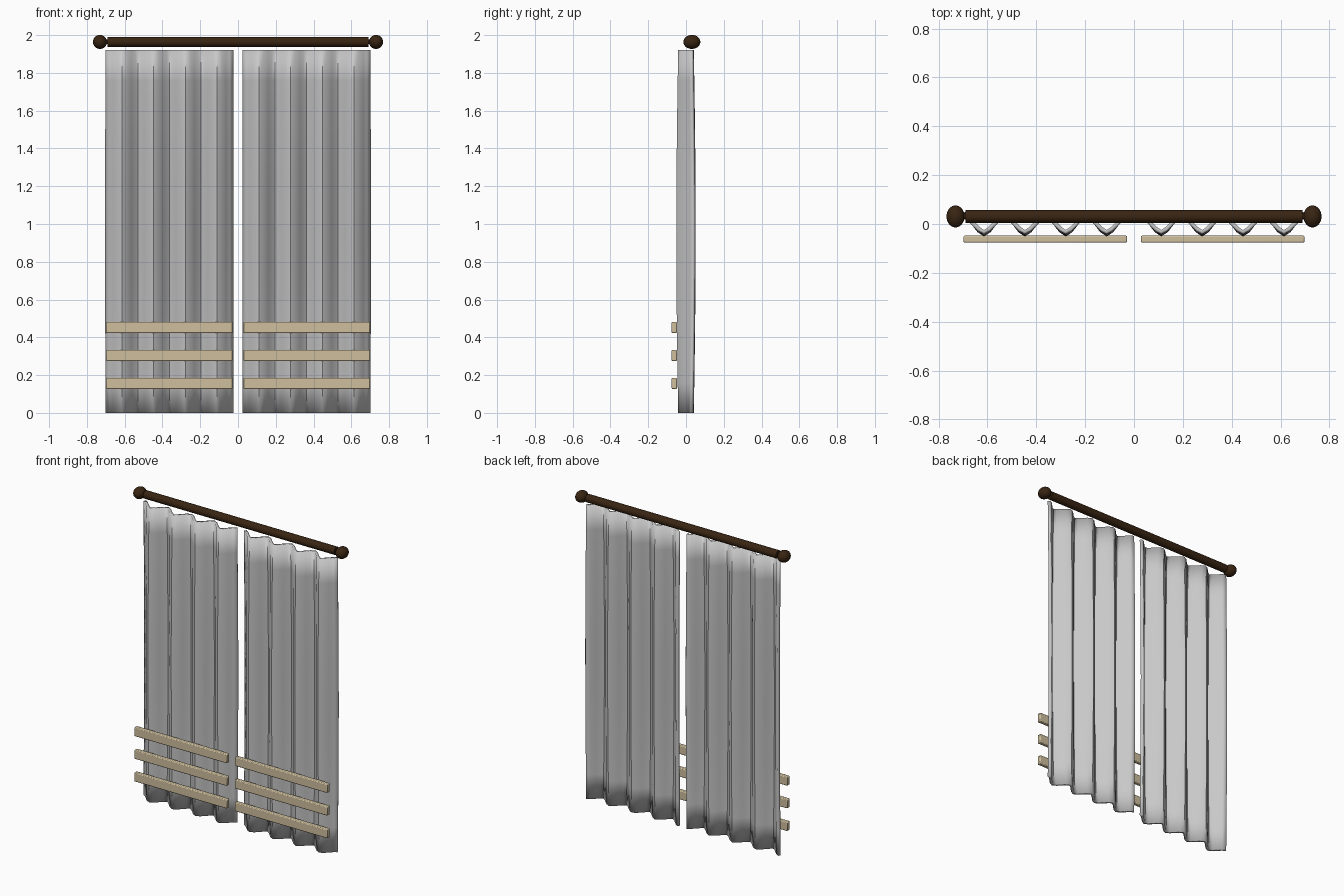
import bpy, bmesh, math

old = bpy.data.objects.get("Cube")
if old:
    bpy.data.objects.remove(old, do_unlink=True)


def material(name, rgb):
    m = bpy.data.materials.new(name)
    m.use_nodes = True
    m.diffuse_color = (*rgb, 1)
    m.node_tree.nodes["Principled BSDF"].inputs["Base Color"].default_value = (*rgb, 1)
    return m


wood = material("dark wood", (0.04, 0.018, 0.006))
fabric = material("grey fabric", (0.58, 0.58, 0.58))
tan = material("tan trim", (0.62, 0.52, 0.34))


def finish(obj, name, mat, angle=35):
    obj.name = name
    obj.data.materials.append(mat)
    bpy.ops.object.select_all(action='DESELECT')
    obj.select_set(True)
    bpy.context.view_layer.objects.active = obj
    bpy.ops.object.shade_smooth_by_angle(angle=math.radians(angle))
    return obj


ROD_Y, ROD_Z = 0.031, 1.964
HEIGHT, INNER, OUTER = 1.92, 0.028, 0.698
PLEATS, STEPS, ROWS = 4, 8, 12


def cylinder(name, radius, half_length):
    bpy.ops.mesh.primitive_cylinder_add(vertices=32, radius=radius, depth=2 * half_length,
                                        location=(0, ROD_Y, ROD_Z),
                                        rotation=(0, math.pi / 2, 0))
    return finish(bpy.context.object, name, wood)


def pleat(t):
    # Soft zigzag: +1 at the back of a fold, -1 at its front crest
    phase = t % 1
    zigzag = abs(phase * 4 - 2) - 1
    return 0.65 * math.cos(phase * math.tau) + 0.35 * zigzag


def curtain(name, side):
    bm = bmesh.new()
    cols = PLEATS * STEPS
    grid = []
    for r in range(ROWS + 1):
        v = r / ROWS
        depth = 0.033 + 0.01 * math.sin(math.pi * v)
        grid.append([bm.verts.new((side * (INNER + (OUTER - INNER) * c / cols),
                                   depth * pleat(c / STEPS), HEIGHT * v))
                     for c in range(cols + 1)])
    for r in range(ROWS):
        for c in range(cols):
            bm.faces.new((grid[r][c], grid[r][c + 1], grid[r + 1][c + 1], grid[r + 1][c]))
    bmesh.ops.recalc_face_normals(bm, faces=bm.faces)
    mesh = bpy.data.meshes.new(name)
    bm.to_mesh(mesh)
    bm.free()
    obj = bpy.data.objects.new(name, mesh)
    bpy.context.collection.objects.link(obj)
    finish(obj, name, fabric)
    solid = obj.modifiers.new("thickness", 'SOLIDIFY')
    solid.thickness = 0.017
    solid.offset = 0
    return obj


def trim(name, side, z):
    bpy.ops.mesh.primitive_cube_add(size=1, location=(side * (INNER + OUTER) / 2, -0.062, z))
    obj = bpy.context.object
    obj.scale = (OUTER - INNER, 0.028, 0.058)
    bpy.ops.object.transform_apply(location=False, rotation=False, scale=True)
    finish(obj, name, tan)
    bevel = obj.modifiers.new("rounded edges", 'BEVEL')
    bevel.width = 0.005
    bevel.segments = 2


# Rod with a thin core joining the end knobs
cylinder("curtain_rod", 0.026, 0.69)
cylinder("rod_core", 0.012, 0.72)

for label, side in (("left", 1), ("right", -1)):
    # Rounded knob at the rod end
    bpy.ops.mesh.primitive_uv_sphere_add(segments=32, ring_count=16, radius=1,
                                         location=(side * 0.731, ROD_Y, ROD_Z))
    knob = bpy.context.object
    knob.scale = (0.037, 0.045, 0.037)
    bpy.ops.object.transform_apply(location=False, rotation=False, scale=True)
    finish(knob, label + "_rod_knob", wood)

    # Pleated panel and its three trim bands
    curtain(label + "_curtain", side)
    for band, z in (("lower", 0.156), ("middle", 0.304), ("upper", 0.452)):
        trim(label + "_" + band + "_trim", side, z)
